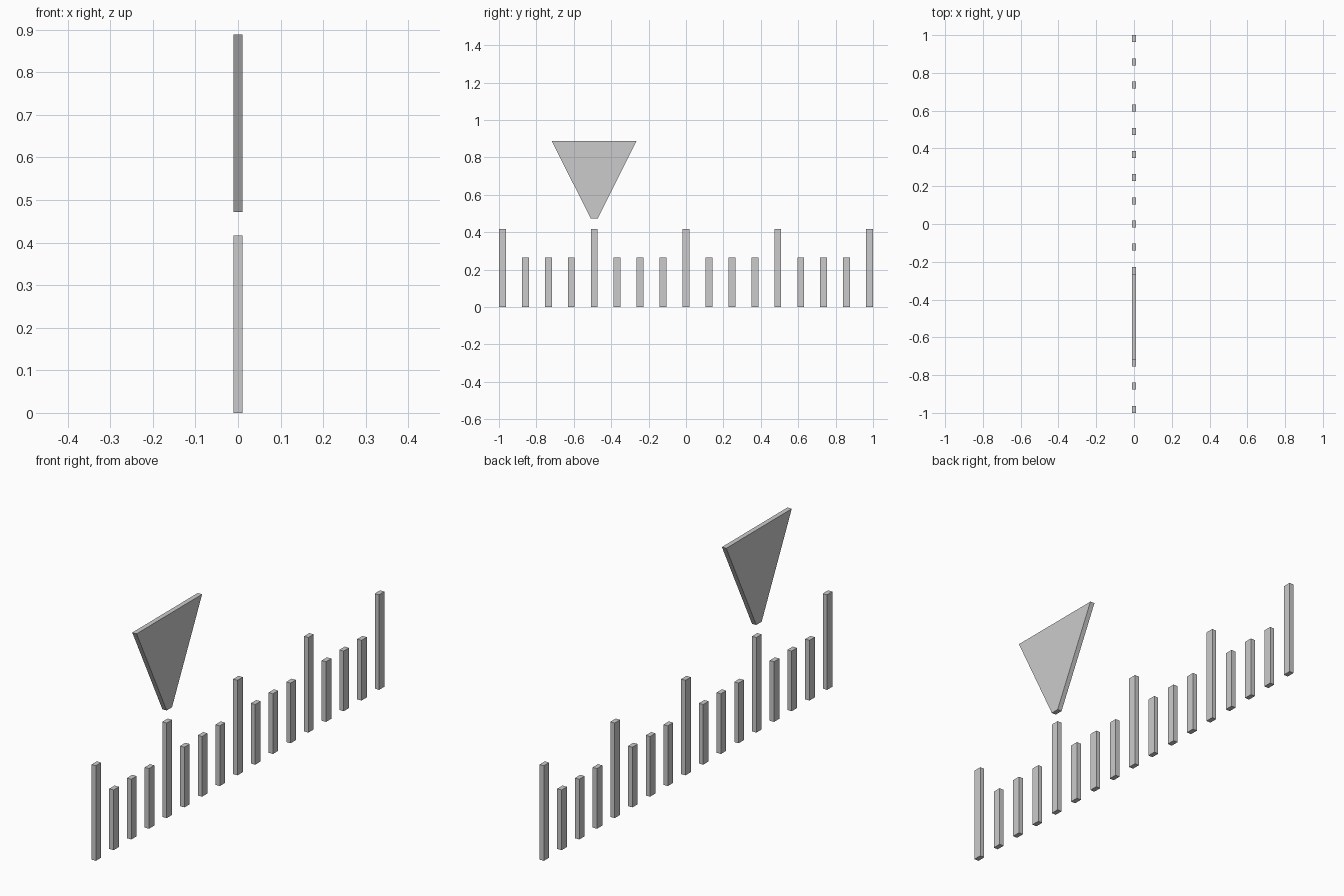
import bpy, bmesh

if "Cube" in bpy.data.objects:
    bpy.data.objects.remove(bpy.data.objects["Cube"])

THICK = 0.021     # depth of every part along x
BAR_W = 0.037     # bar width along y
COUNT = 17
STEP = (2 - BAR_W) / (COUNT - 1)


def plate(name, y, z0, z1, half_bottom, half_top):
    """Flat trapezoid plate in the YZ plane, extruded along x."""
    bm = bmesh.new()
    profile = [(-half_bottom, z0), (half_bottom, z0), (half_top, z1), (-half_top, z1)]
    face = bm.faces.new([bm.verts.new((-THICK / 2, py, pz)) for py, pz in profile])
    new = bmesh.ops.extrude_face_region(bm, geom=[face])["geom"]
    bmesh.ops.translate(bm, vec=(THICK, 0, 0),
                        verts=[v for v in new if isinstance(v, bmesh.types.BMVert)])
    bmesh.ops.recalc_face_normals(bm, faces=bm.faces)
    mesh = bpy.data.meshes.new(name)
    bm.to_mesh(mesh)
    bm.free()
    obj = bpy.data.objects.new(name, mesh)
    obj.location.y = y
    bpy.context.collection.objects.link(obj)


# Scale ticks: every fourth one is tall
for i in range(COUNT):
    major = i % 4 == 0
    plate("major_tick" if major else "minor_tick", (i - COUNT // 2) * STEP,
          0, 0.417 if major else 0.264, BAR_W / 2, BAR_W / 2)

# Pointer hovering above the second tall tick
plate("pointer", -4 * STEP, 0.472, 0.888, BAR_W / 2, 0.227)
